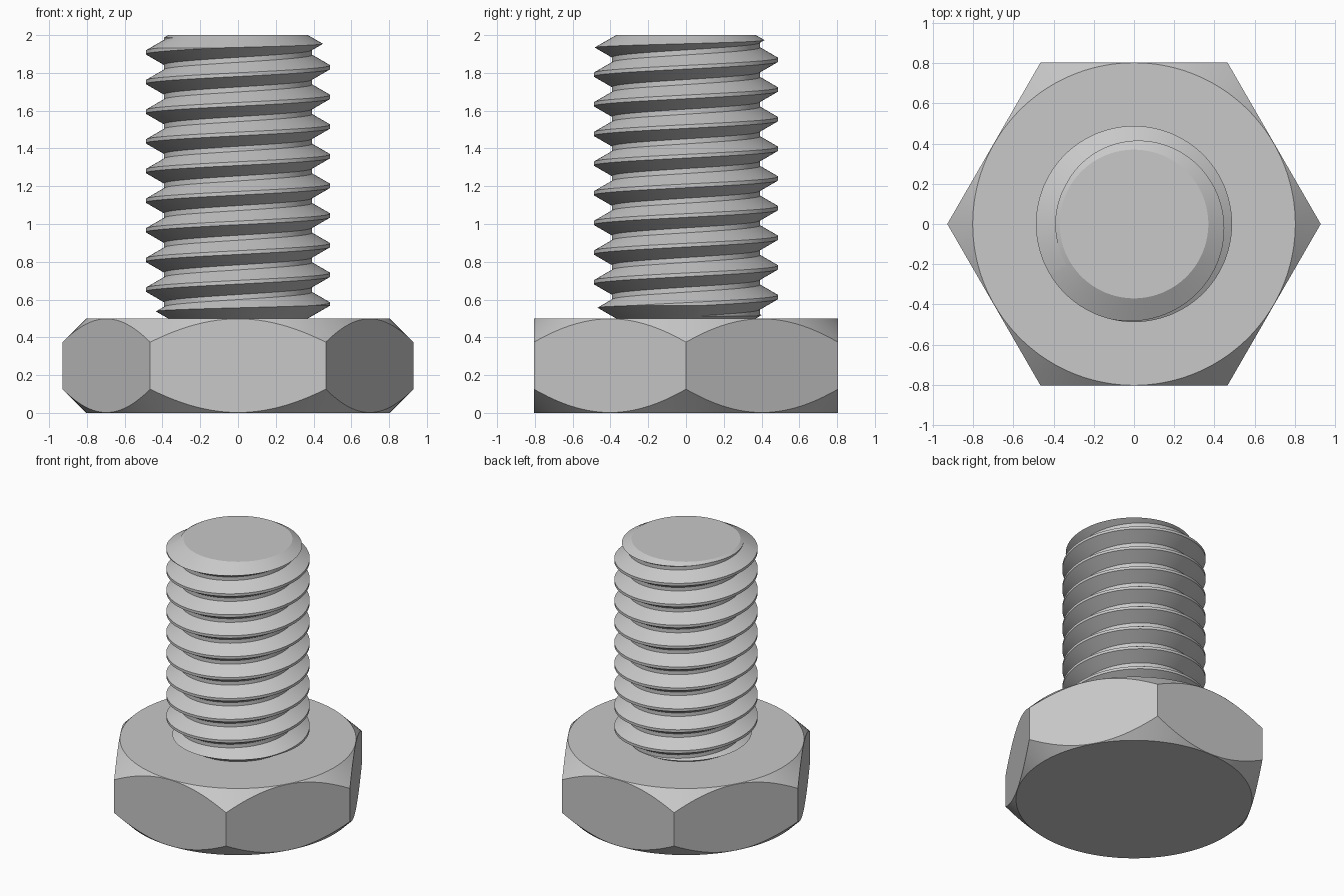
import bpy, bmesh, math

SEG = 144
PITCH, MAJOR, MINOR = 0.157, 0.488, 0.392

cube = bpy.data.objects.get("Cube")
if cube:
    bpy.data.objects.remove(cube, do_unlink=True)

steel = bpy.data.materials.new("light grey steel")
steel.use_nodes = True
grey = (0.58, 0.58, 0.58, 1)
steel.diffuse_color = grey
steel.node_tree.nodes["Principled BSDF"].inputs["Base Color"].default_value = grey


def make_object(name, bm):
    bmesh.ops.recalc_face_normals(bm, faces=bm.faces[:])
    mesh = bpy.data.meshes.new(name)
    bm.to_mesh(mesh)
    bm.free()
    obj = bpy.data.objects.new(name, mesh)
    bpy.context.collection.objects.link(obj)
    mesh.materials.append(steel)
    return obj


def lathe(name, profile, sides=SEG):
    """Closed solid of revolution from (radius, height) points."""
    bm = bmesh.new()
    rings = []
    for r, z in profile:
        rings.append([bm.verts.new((r * math.cos(math.tau * j / sides),
                                    r * math.sin(math.tau * j / sides), z))
                      for j in range(sides)])
    for low, high in zip(rings, rings[1:]):
        for j in range(sides):
            k = (j + 1) % sides
            bm.faces.new((low[j], low[k], high[k], high[j]))
    bm.faces.new(rings[0][::-1])
    bm.faces.new(rings[-1])
    return make_object(name, bm)


def trim(obj, cutter):
    """Keep only what lies inside the turned cutter, then shade it."""
    mod = obj.modifiers.new("trim", 'BOOLEAN')
    mod.operation = 'INTERSECT'
    mod.solver = 'EXACT'
    mod.object = cutter
    bpy.ops.object.select_all(action='DESELECT')
    bpy.context.view_layer.objects.active = obj
    obj.select_set(True)
    bpy.ops.object.modifier_apply(modifier=mod.name)
    bpy.ops.object.shade_smooth_by_angle(angle=math.radians(20))
    bpy.data.objects.remove(cutter, do_unlink=True)


def helical_rod(name, first_crest, turns):
    """Over-long solid rod with a continuous right-handed thread."""
    flat = PITCH / 16
    foot = flat + (MAJOR - MINOR) * math.tan(math.radians(30))
    tooth = [(MINOR, -foot), (MAJOR, -flat), (MAJOR, flat), (MINOR, foot)]
    bm = bmesh.new()
    cols = []
    for j in range(SEG):
        a = math.tau * j / SEG
        cols.append([bm.verts.new((r * math.cos(a), r * math.sin(a),
                                   first_crest + PITCH * (t + j / SEG) + dz))
                     for t in range(turns) for r, dz in tooth])
    # the last column joins the first one a full turn higher
    cols.append(cols[0][len(tooth):])
    for left, right in zip(cols, cols[1:]):
        for i in range(len(right) - 1):
            bm.faces.new((left[i], right[i], right[i + 1], left[i + 1]))
    # close both ends with fans
    middle = first_crest + PITCH * turns / 2
    bottom, top = bm.verts.new((0, 0, -0.5)), bm.verts.new((0, 0, 3))
    for edge in [e for e in bm.edges if e.is_boundary]:
        tip = bottom if edge.verts[0].co.z < middle else top
        bm.faces.new((edge.verts[0], edge.verts[1], tip))
    return make_object(name, bm)


# Hexagonal head with conical chamfers on both ends
head = lathe("hex_head", [(0.9295, 0), (0.9295, 0.5)], 6)
trim(head, lathe("head_cutter", [(0.803, 0), (1.055, 0.25), (0.803, 0.5)]))

# Threaded shank, tapered at the tip and under the first turn
slope = math.tan(math.radians(30))
wide, narrow = 0.55, 0.37
taper = (wide - narrow) * slope
shank = helical_rod("threaded_shank", 1.987 - 12 * PITCH, 15)
trim(shank, lathe("shank_cutter", [(narrow, 0.47), (narrow, 0.5), (wide, 0.5 + taper),
                                   (wide, 2 - taper), (narrow, 2)]))
